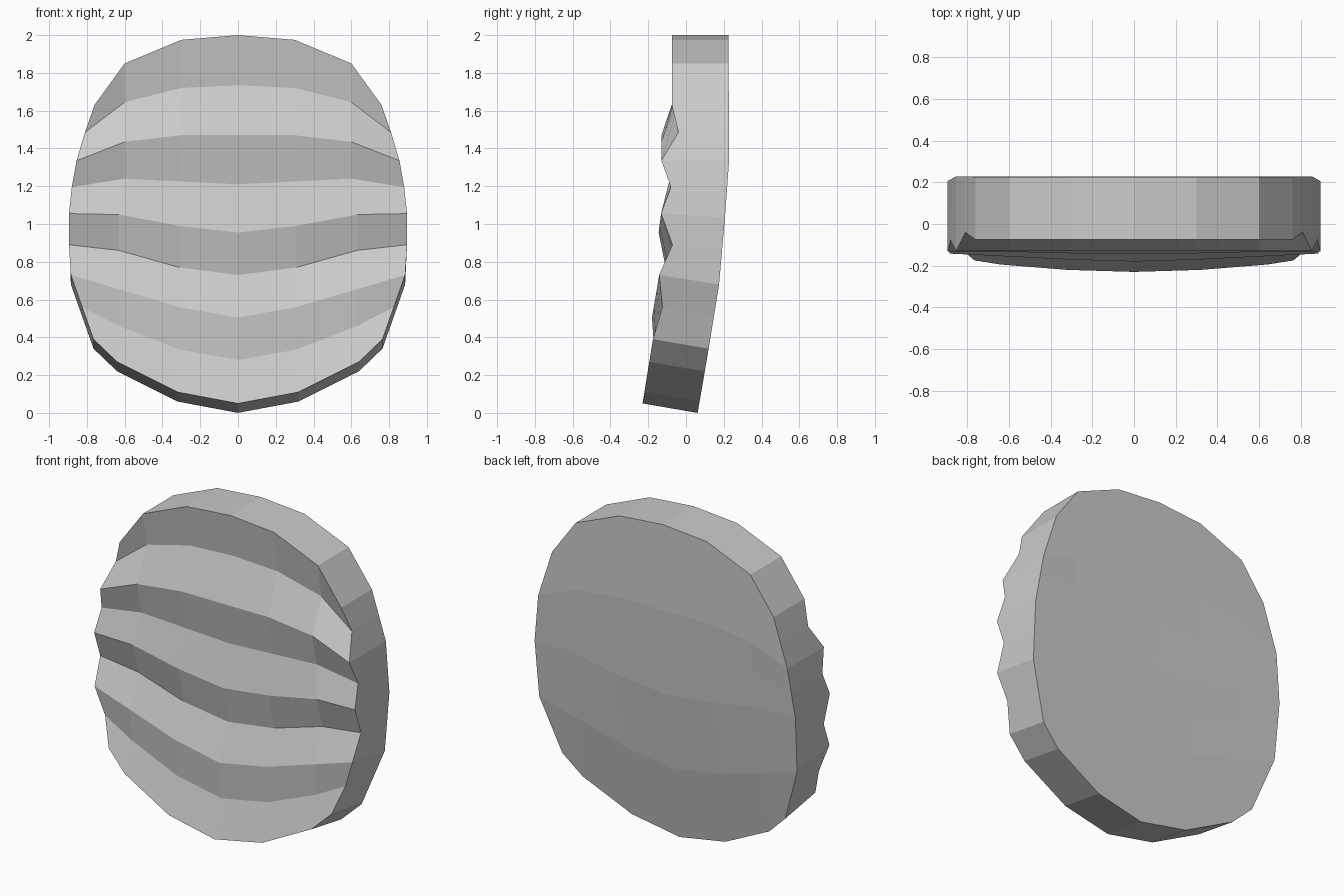
import bpy, bmesh

if "Cube" in bpy.data.objects:
    bpy.data.objects.remove(bpy.data.objects["Cube"])

# Each row: z at x = 0, 0.3, 0.6 and rim, then rim x, front depth at centre, front depth at rim
ROWS = [
    (2.00, 1.975, 1.85, 1.63, 0.76, -0.075, -0.075),
    (1.735, 1.72, 1.645, 1.485, 0.81, -0.04, -0.04),
    (1.47, 1.47, 1.435, 1.335, 0.855, -0.13, -0.13),
    (1.21, 1.225, 1.24, 1.195, 0.88, -0.085, -0.08),
    (0.955, 0.99, 1.05, 1.055, 0.895, -0.145, -0.132),
    (0.73, 0.77, 0.86, 0.89, 0.895, -0.10, -0.072),
    (0.505, 0.56, 0.655, 0.73, 0.885, -0.18, -0.142),
    (0.28, 0.335, 0.46, 0.56, 0.825, -0.165, -0.125),
    (0.05, 0.11, 0.27, 0.39, 0.765, -0.23, -0.175),
]
INNER_X = [(0, 0.3, 0.6)] * 4 + [(0, 0.31, 0.63)] * 4 + [(0, 0.32, 0.64)]
DROP = [0, 0, 0, 0.01, 0.02, 0.035, 0.05, 0.05, 0.05]
BACK = [(2.01, 0.225), (1.33, 0.228), (1.02, 0.205), (0.68, 0.175), (0.34, 0.12), (-0.01, 0.06)]


def back_depth(z):
    for (z1, y1), (z0, y0) in zip(BACK, BACK[1:]):
        if z >= z0:
            return y0 + (y1 - y0) * (z - z0) / (z1 - z0)
    return BACK[-1][1]


def row_points(i, back):
    zs, (rim_x, yc, yr) = ROWS[i][:4], ROWS[i][4:]
    pts = []
    for k, x in enumerate((*INNER_X[i], rim_x)):
        z = zs[k]
        if back:
            z -= DROP[i]
            y = back_depth(z)
        else:
            # lower rows lean forward, following the bend of the slab
            t = (z - zs[0]) / (zs[3] - zs[0])
            y = yc + (yr - yc) * max(0, min(1, t))
        pts.append((x, y, z))
    return [(-x, y, z) for x, y, z in pts[:0:-1]] + pts


bm = bmesh.new()


def grid(back):
    pts = [row_points(i, back) for i in range(9)]
    if back:
        # smooth back: odd rows lie midway between their neighbours
        for i in range(1, 8, 2):
            pts[i] = [tuple((a + b) / 2 for a, b in zip(p, q))
                      for p, q in zip(pts[i - 1], pts[i + 1])]
    v = [[bm.verts.new(p) for p in row] for row in pts]
    for r, s in zip(v, v[1:]):
        for k in range(6):
            bm.faces.new((r[k], r[k + 1], s[k + 1], s[k]))
    return v


def boundary(v):
    return v[0] + [r[-1] for r in v[1:]] + v[-1][-2::-1] + [r[0] for r in v[-2:0:-1]]


# Ridged front and smooth back, joined by the rim
front, rear = boundary(grid(False)), boundary(grid(True))
n = len(front)
for i in range(n):
    j = (i + 1) % n
    bm.faces.new((front[i], front[j], rear[j], rear[i]))
bmesh.ops.recalc_face_normals(bm, faces=bm.faces)

mesh = bpy.data.meshes.new("ridged_plate")
bm.to_mesh(mesh)
bm.free()
plate = bpy.data.objects.new("ridged_plate", mesh)
bpy.context.collection.objects.link(plate)
